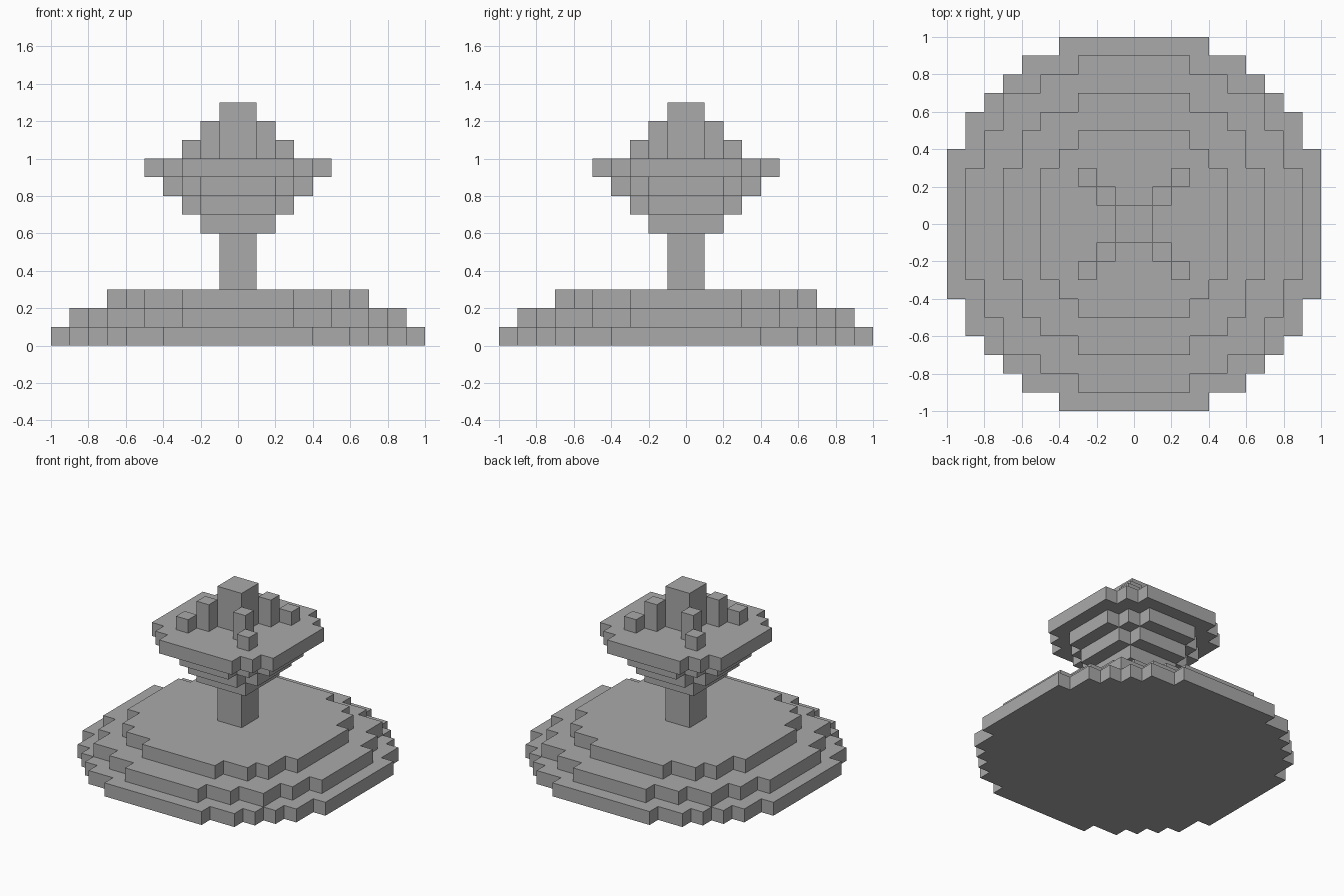
import bpy
import bmesh

cube = bpy.data.objects.get("Cube")
if cube:
    bpy.data.objects.remove(cube, do_unlink=True)

# One plain stone colour
stone = bpy.data.materials.new("grey stone")
stone.use_nodes = True
colour = (0.4, 0.4, 0.4, 1)
stone.diffuse_color = colour
stone.node_tree.nodes["Principled BSDF"].inputs["Base Color"].default_value = colour

UNIT = 0.1  # size of one block


def finish(name, bm):
    bmesh.ops.recalc_face_normals(bm, faces=bm.faces)
    mesh = bpy.data.meshes.new(name)
    bm.to_mesh(mesh)
    bm.free()
    mesh.materials.append(stone)
    obj = bpy.data.objects.new(name, mesh)
    bpy.context.collection.objects.link(obj)
    return obj


def stepped_disc(name, corners, bottom, top):
    """Extrude a blocky disc from the outer corners of one quarter, in blocks."""
    quarter = []
    for i, (x, y) in enumerate(corners):
        if i:
            quarter.append((x, corners[i - 1][1]))
        quarter.append((x, y))
    outline = []
    for _ in range(4):
        outline += quarter
        quarter = [(-y, x) for x, y in quarter]
    bm = bmesh.new()
    verts = [bm.verts.new((x * UNIT, y * UNIT, bottom * UNIT)) for x, y in outline]
    base = bm.faces.new(verts)
    side = bmesh.ops.extrude_face_region(bm, geom=[base], use_keep_orig=True)
    moved = [v for v in side["geom"] if isinstance(v, bmesh.types.BMVert)]
    bmesh.ops.translate(bm, verts=moved, vec=(0, 0, (top - bottom) * UNIT))
    return finish(name, bm)


def jets(name, inner, top):
    """Four single-block columns on the diagonals of the bowl."""
    bm = bmesh.new()
    mid, height = inner + 0.5, top - 10
    for sx in (-1, 1):
        for sy in (-1, 1):
            made = bmesh.ops.create_cube(bm, size=UNIT)["verts"]
            bmesh.ops.scale(bm, vec=(1, 1, height), verts=made)
            bmesh.ops.translate(bm, verts=made, vec=(
                sx * mid * UNIT, sy * mid * UNIT, (10 + height / 2) * UNIT))
    return finish(name, bm)


# Three round base steps
stepped_disc("base_lower_step", [(10, 4), (9, 6), (8, 7), (7, 8), (6, 9), (4, 10)], 0, 1)
stepped_disc("base_middle_step", [(9, 3), (8, 5), (7, 7), (5, 8), (3, 9)], 1, 2)
stepped_disc("base_upper_step", [(7, 3), (6, 5), (5, 6), (3, 7)], 2, 3)

# Stem and flaring bowl
stepped_disc("stem", [(1, 1)], 3, 6)
stepped_disc("bowl_foot", [(2, 2)], 6, 7)
stepped_disc("bowl_lower", [(3, 2), (2, 3)], 7, 8)
stepped_disc("bowl_upper", [(4, 2), (3, 3), (2, 4)], 8, 9)
stepped_disc("bowl_rim", [(5, 3), (4, 4), (3, 5)], 9, 10)

# Central spout with falling diagonal columns
stepped_disc("centre_spout", [(1, 1)], 10, 13)
jets("inner_columns", 1, 12)
jets("outer_columns", 2, 11)
